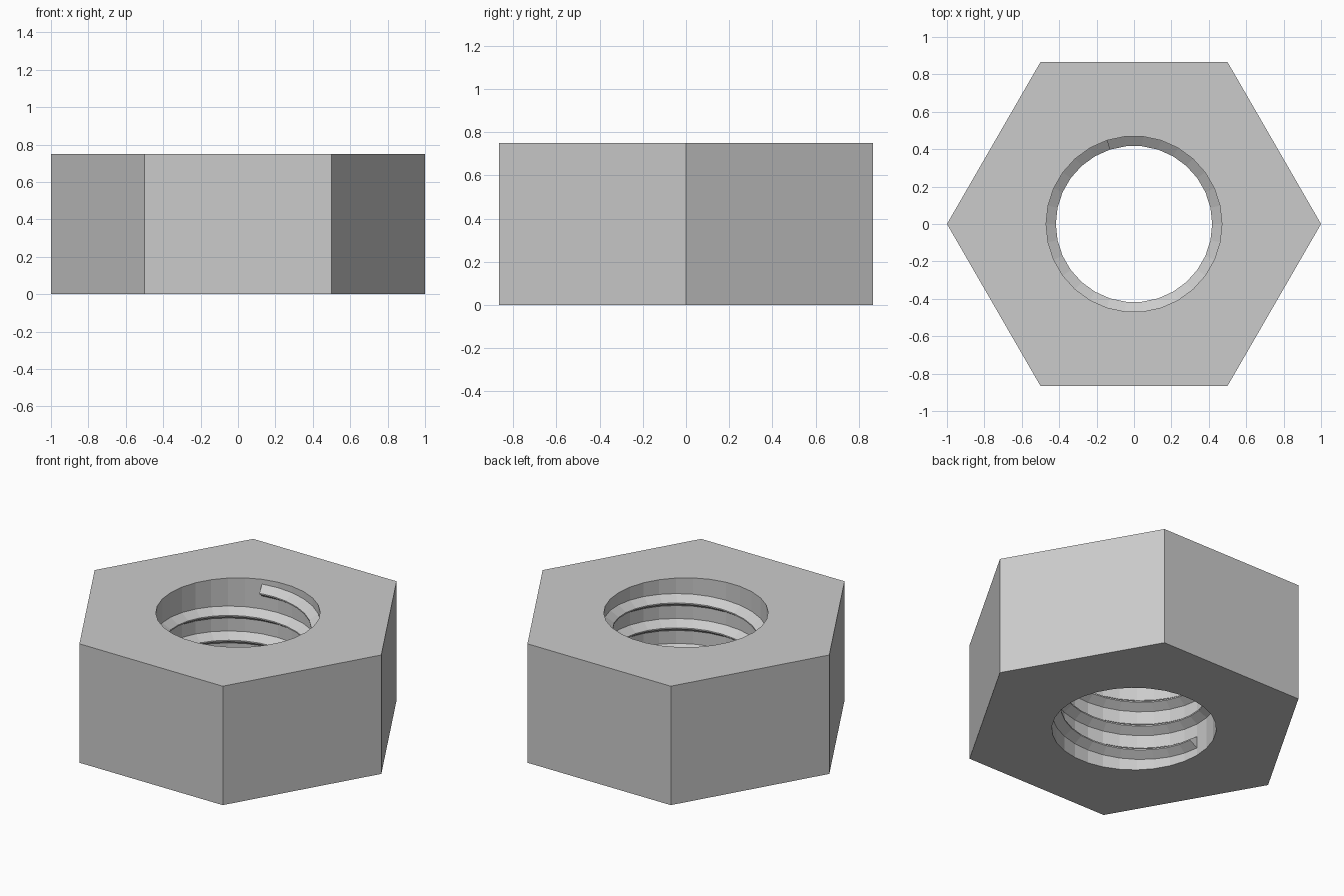
import bpy, bmesh
from math import cos, sin, tau

cube = bpy.data.objects.get("Cube")
if cube:
    bpy.data.objects.remove(cube)

HEIGHT = 0.75
HOLE_RADIUS = 0.47
SIDES = 30            # facets per turn, shared by hole and thread
PITCH = 0.157

steel = bpy.data.materials.new("grey steel")
steel.use_nodes = True
steel.diffuse_color = (0.6, 0.6, 0.6, 1)
steel.node_tree.nodes["Principled BSDF"].inputs["Base Color"].default_value = (0.6, 0.6, 0.6, 1)


def finish(bm, name):
    bmesh.ops.recalc_face_normals(bm, faces=bm.faces)
    mesh = bpy.data.meshes.new(name)
    bm.to_mesh(mesh)
    bm.free()
    mesh.materials.append(steel)
    obj = bpy.data.objects.new(name, mesh)
    bpy.context.collection.objects.link(obj)
    return obj


def ring(bm, radius, count):
    verts = [bm.verts.new((radius * cos(tau * i / count), radius * sin(tau * i / count), 0))
             for i in range(count)]
    return [bm.edges.new((verts[i - 1], verts[i])) for i in range(count)]


# Hexagonal body with a round hole
bm = bmesh.new()
outline = ring(bm, 1, 6) + ring(bm, HOLE_RADIUS, SIDES)
bmesh.ops.triangle_fill(bm, edges=outline, use_beauty=True)
top = bmesh.ops.extrude_face_region(bm, geom=bm.faces[:], use_keep_orig=True)
bmesh.ops.translate(bm, verts=[v for v in top["geom"] if isinstance(v, bmesh.types.BMVert)],
                    vec=(0, 0, HEIGHT))
finish(bm, "hex_body")

# Right-handed internal thread: a ridge section swept up a helix
section = [(HOLE_RADIUS + 0.005, 0.045), (0.418, 0.081),
           (0.418, 0.089), (HOLE_RADIUS + 0.005, 0.127)]
first, steps = SIDES // 2, 114
bm = bmesh.new()
rows = []
for i in range(steps + 1):
    angle = tau * (first + i) / SIDES
    rise = PITCH * i / SIDES
    rows.append([bm.verts.new((r * cos(angle), r * sin(angle), z + rise)) for r, z in section])
for low, high in zip(rows, rows[1:]):
    for j in range(len(section)):
        bm.faces.new((low[j - 1], low[j], high[j], high[j - 1]))
bm.faces.new(rows[0])
bm.faces.new(rows[-1])
finish(bm, "inner_thread")
